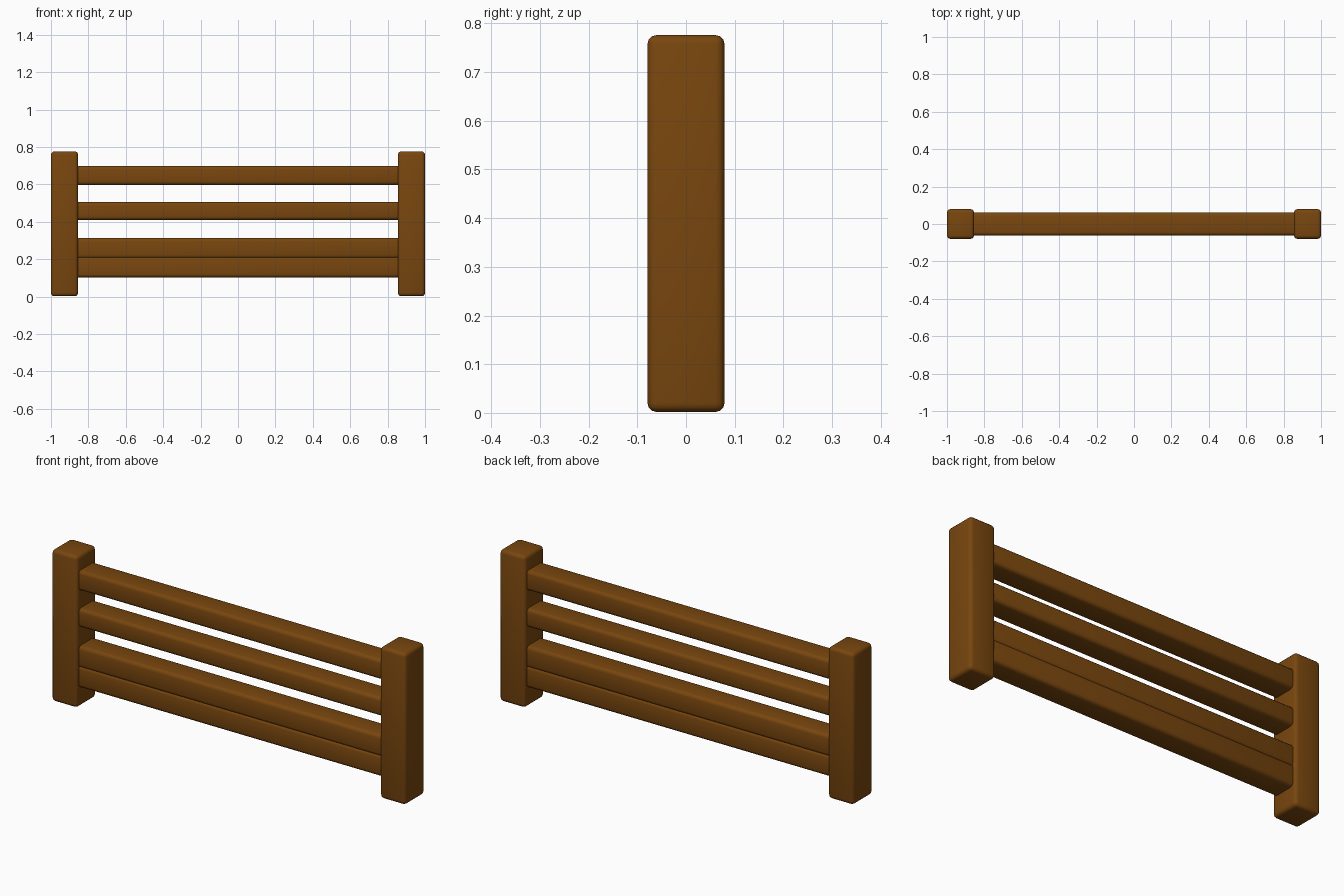
import bpy, bmesh

if "Cube" in bpy.data.objects:
    bpy.data.objects.remove(bpy.data.objects["Cube"])

wood = bpy.data.materials.new("brown_wood")
wood.diffuse_color = (0.19, 0.062, 0.0045, 1.0)
wood.use_nodes = True
wood.node_tree.nodes["Principled BSDF"].inputs["Base Color"].default_value = wood.diffuse_color


def rounded_box(name, lo, hi, radius, segments=3):
    """Box between two corners with softened edges."""
    bm = bmesh.new()
    bmesh.ops.create_cube(bm, size=1.0)
    for v in bm.verts:
        for i in range(3):
            v.co[i] = lo[i] if v.co[i] < 0 else hi[i]
    bmesh.ops.bevel(bm, geom=bm.edges[:], offset=radius, segments=segments,
                    profile=0.5, affect='EDGES')
    mesh = bpy.data.meshes.new(name)
    bm.to_mesh(mesh)
    bm.free()
    mesh.materials.append(wood)
    obj = bpy.data.objects.new(name, mesh)
    bpy.context.collection.objects.link(obj)
    bpy.ops.object.select_all(action='DESELECT')
    obj.select_set(True)
    bpy.context.view_layer.objects.active = obj
    bpy.ops.object.shade_smooth_by_angle()
    return obj


# End posts
rounded_box("left_post", (-1.0, -0.079, 0.002), (-0.855, 0.079, 0.776), 0.018)
rounded_box("right_post", (0.855, -0.079, 0.002), (1.0, 0.079, 0.776), 0.018)

# Horizontal rails; the two lowest touch, leaving a shallow groove
rails = {
    "top_rail": (0.597, 0.699),
    "middle_rail": (0.410, 0.505),
    "lower_rail": (0.204, 0.314),
    "bottom_rail": (0.102, 0.214),
}
for name, (z0, z1) in rails.items():
    rounded_box(name, (-0.89, -0.062, z0), (0.89, 0.062, z1), 0.018)
